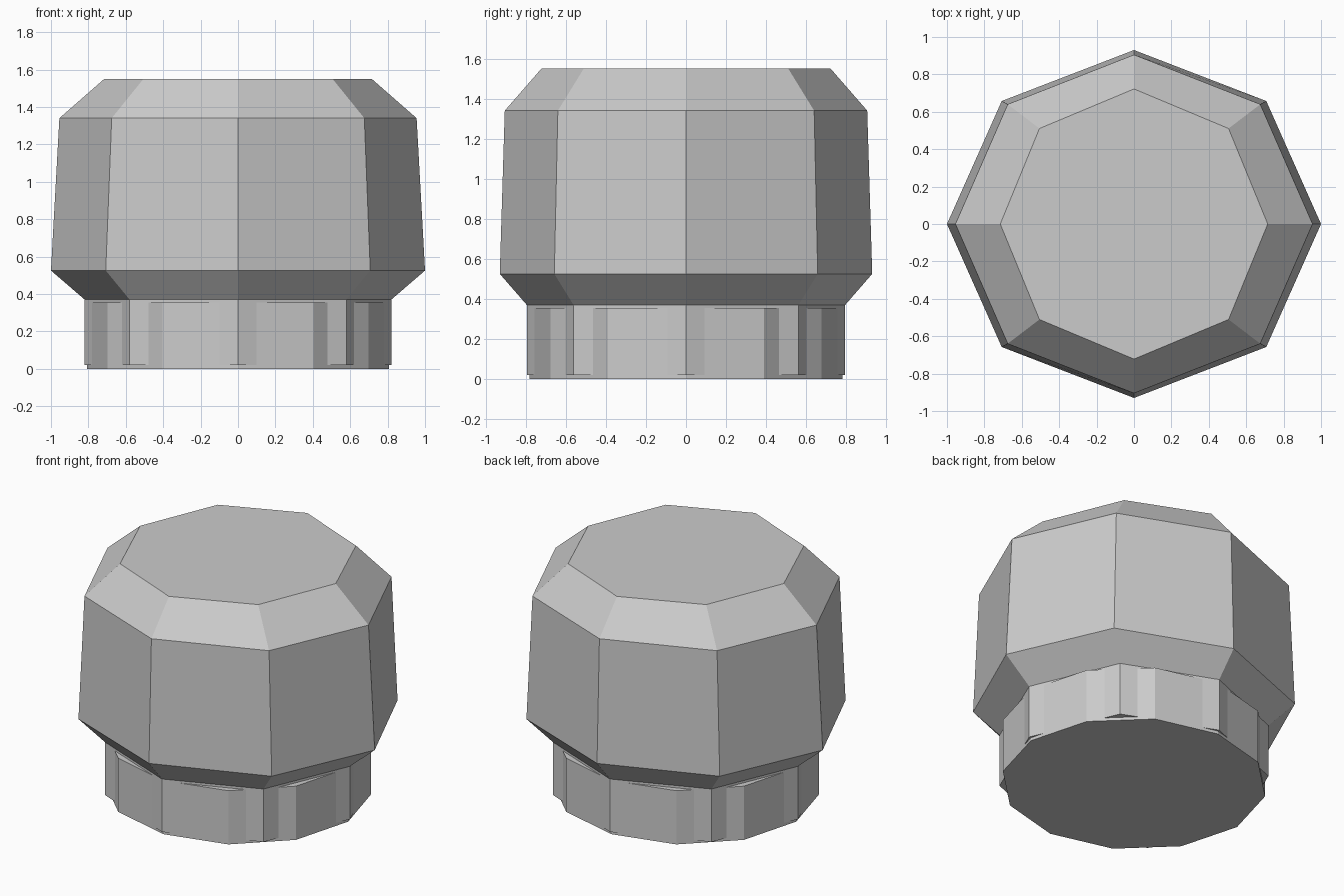
import bpy
import bmesh
from math import cos, sin, tau

default_cube = bpy.data.objects.get("Cube")
if default_cube:
    bpy.data.objects.remove(default_cube, do_unlink=True)

# One plain grey for every part
grey = bpy.data.materials.new("plain grey")
grey.use_nodes = True
colour = (0.6, 0.6, 0.6, 1)
grey.diffuse_color = colour
grey.node_tree.nodes["Principled BSDF"].inputs["Base Color"].default_value = colour


def lofted_solid(name, sides, rings):
    """Closed solid through elliptical rings of (x radius, y radius, height)."""
    bm = bmesh.new()
    loops = []
    for rx, ry, z in rings:
        loops.append([bm.verts.new((rx * cos(tau * i / sides), ry * sin(tau * i / sides), z))
                      for i in range(sides)])
    for low, high in zip(loops, loops[1:]):
        for i in range(sides):
            j = (i + 1) % sides
            bm.faces.new((low[i], low[j], high[j], high[i]))
    bm.faces.new(loops[0][::-1])
    bm.faces.new(loops[-1])
    mesh = bpy.data.meshes.new(name)
    bm.to_mesh(mesh)
    bm.free()
    mesh.materials.append(grey)
    obj = bpy.data.objects.new(name, mesh)
    bpy.context.collection.objects.link(obj)
    return obj


# Eight-sided head with its neck, bevelled above and below
lofted_solid("head", 8, [
    (0.82, 0.795, 0.02),
    (0.82, 0.795, 0.37),
    (1.0, 0.93, 0.525),
    (0.955, 0.905, 1.34),
    (0.715, 0.722, 1.55),
])

# Twelve-sided plug that pokes through the flat sides of the neck
lofted_solid("base_plug", 12, [(0.806, 0.781, 0.0), (0.806, 0.781, 0.355)])
